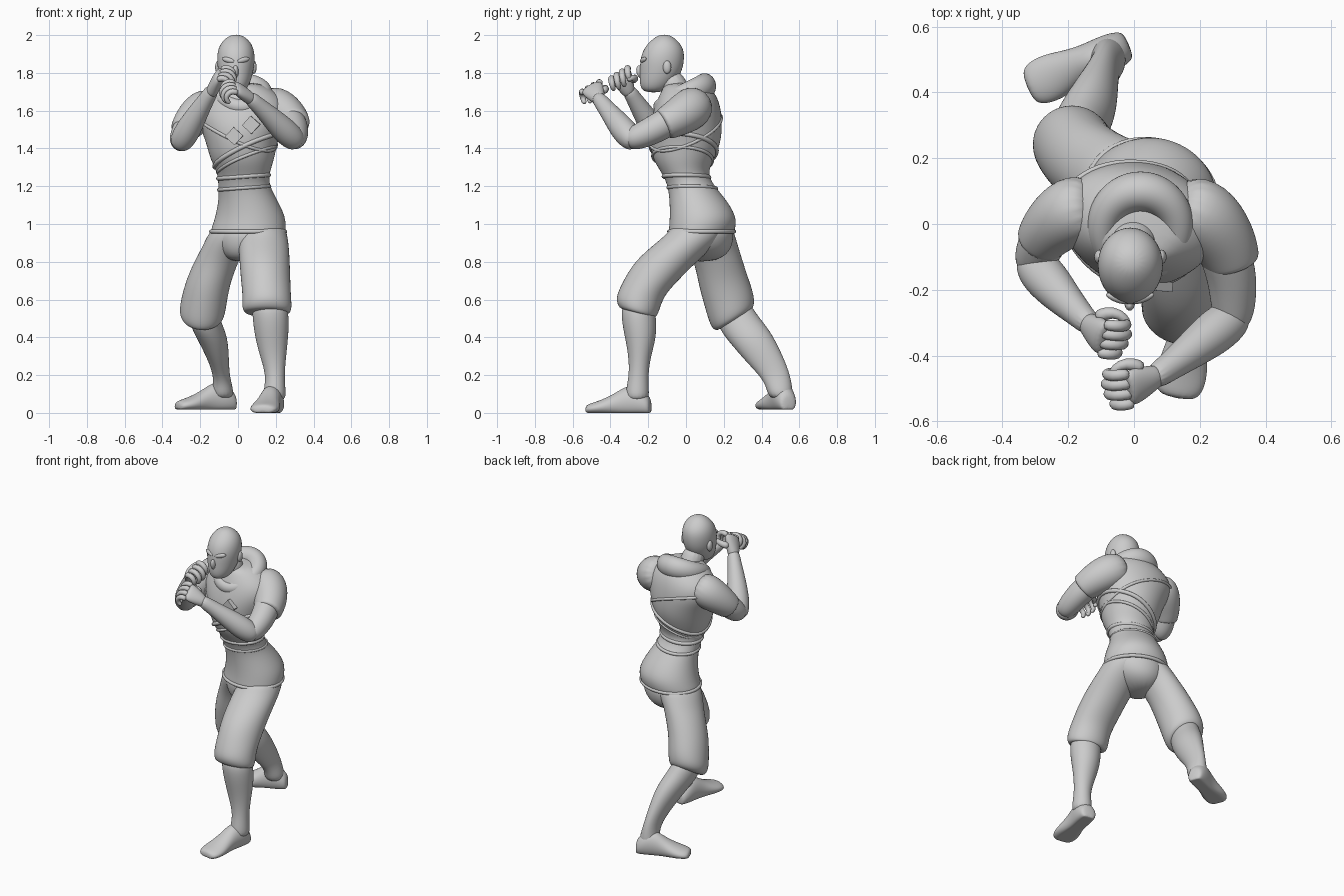
import bpy, bmesh, math
from mathutils import Vector as V, Matrix

N = 16


def loft(name, secs, closed=False, floor=None, level=2, n=N):
    """Skin a list of (centre, u, v) elliptical sections."""
    bm = bmesh.new()
    rings = []
    for c, u, v in secs:
        ring = []
        for i in range(n):
            a = 2 * math.pi * i / n
            p = V(c) + V(u) * math.cos(a) + V(v) * math.sin(a)
            if floor is not None:
                p.z = max(p.z, floor)
            ring.append(bm.verts.new(p))
        rings.append(ring)
    for k in range(len(rings) if closed else len(rings) - 1):
        a, b = rings[k], rings[(k + 1) % len(rings)]
        for i in range(n):
            j = (i + 1) % n
            bm.faces.new((a[i], a[j], b[j], b[i]))
    if not closed:
        bm.faces.new(rings[0])
        bm.faces.new(rings[-1])
    bmesh.ops.recalc_face_normals(bm, faces=bm.faces)
    me = bpy.data.meshes.new(name)
    bm.to_mesh(me)
    bm.free()
    me.polygons.foreach_set("use_smooth", [True] * len(me.polygons))
    ob = bpy.data.objects.new(name, me)
    bpy.context.collection.objects.link(ob)
    if level:
        m = ob.modifiers.new("smooth", "SUBSURF")
        m.levels = m.render_levels = level
    return ob


def box_sec(z, x0, x1, y0, y1, slope=0, rot=0):
    """Horizontal section from its extents; slope tilts it along y."""
    r = math.radians(rot)
    rx, ry = (x1 - x0) / 2, (y1 - y0) / 2
    u = V((math.cos(r), math.sin(r), 0)) * rx
    v = V((-math.sin(r), math.cos(r), 0)) * ry
    v.z = slope * ry
    return V(((x0 + x1) / 2, (y0 + y1) / 2, z)), u, v


def stack(name, rows):
    return loft(name, [box_sec(*r) for r in rows])


def tube(name, pts, closed=False, level=2, n=N):
    """Round tube through (x, y, z, radius) points."""
    secs, u = [], None
    P = [V(p[:3]) for p in pts]
    for i, p in enumerate(pts):
        if closed:
            t = P[(i + 1) % len(P)] - P[i - 1]
        else:
            t = P[min(i + 1, len(P) - 1)] - P[max(i - 1, 0)]
        t.normalize()
        if u is None or closed:
            u = t.cross(V((0, 0, 1))) if abs(t.z) < .95 else t.cross(V((1, 0, 0)))
        u = (u - t * u.dot(t)).normalized()
        secs.append((P[i], u * p[3], t.cross(u) * p[3]))
    return loft(name, secs, closed, level=level, n=n)


def ball(name, centre, axis, size):
    """Ellipsoid whose local z follows axis."""
    bm = bmesh.new()
    rot = V(axis).to_track_quat('Z', 'Y').to_matrix().to_4x4()
    mat = Matrix.Translation(centre) @ rot @ Matrix.Diagonal((*size, 1))
    bmesh.ops.create_uvsphere(bm, u_segments=20, v_segments=12, radius=1, matrix=mat)
    me = bpy.data.meshes.new(name)
    bm.to_mesh(me)
    bm.free()
    me.polygons.foreach_set("use_smooth", [True] * len(me.polygons))
    bpy.context.collection.objects.link(bpy.data.objects.new(name, me))


# Tunic body, from hem to collar
TORSO = [(.94, -.16, .26, -.095, .25, 0, -20), (.97, -.15, .262, -.09, .26, 0, -20),
         (1.04, -.125, .258, -.088, .272, 0, -20), (1.13, -.105, .21, -.09, .215, 0, -16),
         (1.21, -.108, .167, -.10, .145, 0, -12), (1.27, -.112, .17, -.13, .115, 0, -12),
         (1.34, -.15, .195, -.178, .15, 0, -12), (1.42, -.17, .21, -.195, .185, 0, -12),
         (1.5, -.2, .235, -.2, .195, 0, -12), (1.58, -.24, .265, -.18, .19, 0, -12),
         (1.65, -.22, .255, -.155, .175, 0, -12), (1.71, -.15, .19, -.13, .145, 0, -10),
         (1.75, -.08, .12, -.11, .10, 0, 0)]
stack("tunic", TORSO)


def surf(a, z):
    """Point on the tunic at angle a and height z."""
    for lo, hi in zip(TORSO, TORSO[1:]):
        if lo[0] <= z <= hi[0]:
            f = (z - lo[0]) / (hi[0] - lo[0])
            c, u, v = box_sec(z, *[p + (q - p) * f for p, q in zip(lo[1:], hi[1:])])
            return c + (u * math.cos(a) + v * math.sin(a)) * .97


def band(name, zc, zx, r, zy=0):
    A = [2 * math.pi * i / 28 for i in range(28)]
    tube(name, [(*surf(a, zc + zx * math.cos(a) + zy * math.sin(a)), r) for a in A], True, 1, 8)


# Belt edges, hem and diagonal wrap folds
band("belt_top", 1.25, .01, .013)
band("belt_bottom", 1.19, .01, .011)
band("hem", .96, 0, .012)
band("wrap_fold", 1.39, .09, .014)
band("wrap_fold_low", 1.34, .07, .010)
band("shoulder_fold", 1.49, -.09, .010, .05)

# Two diamond patches on the chest
for x, z in ((-.02, 1.465), (.07, 1.525)):
    bpy.ops.mesh.primitive_cube_add(size=1, location=(x, -.188, z))
    ob = bpy.context.object
    ob.name = "chest_patch"
    ob.scale = (.068, .03, .068)
    ob.rotation_euler = (0, math.radians(42), math.radians(-5))
    b = ob.modifiers.new("bevel", "BEVEL")
    b.width = .006

# Hood lying round the neck, thick behind and narrow in front
secs = []
for i in range(20):
    a = 2 * math.pi * i / 20
    s = math.sin(a)
    d = V((math.cos(a), s, 0))
    c = V((.02 + .115 * d.x, -.02 + .12 * s, 1.69 + .04 * s - (.03 * s * s if s < 0 else 0)))
    r = .05 + .014 * s
    secs.append((c, d * r, V((0, 0, r * 1.1))))
loft("hood", secs, closed=True)

# Neck, head and face
tube("neck", [(.01, -.01, 1.6, .08), (0, -.05, 1.7, .072), (-.01, -.095, 1.8, .07)])
stack("head", [(1.695, -.055, .03, -.225, -.12), (1.735, -.085, .062, -.248, -.07),
               (1.80, -.106, .082, -.247, -.02), (1.87, -.115, .093, -.246, -.006),
               (1.93, -.108, .086, -.226, -.01), (1.975, -.08, .06, -.185, -.045),
               (2.003, -.035, .015, -.14, -.09)])
ball("nose", (-.013, -.24, 1.805), (0, -.3, 1), (.016, .022, .036))
for s in (-1, 1):
    ball("brow", (-.012 + s * .04, -.226, 1.868), (1, s * .4, s * .25), (.012, .014, .036))
    ball("ear", (-.011 + s * .094, -.10, 1.83), (0, 0, 1), (.016, .022, .035))

# Sleeves
tube("left_sleeve", [(.12, .07, 1.65, .095), (.215, .03, 1.61, .118), (.275, -.05, 1.56, .102),
                     (.298, -.11, 1.53, .088), (.30, -.12, 1.525, .083)])
tube("right_sleeve", [(-.11, .06, 1.64, .09), (-.19, .045, 1.605, .112), (-.255, -.01, 1.54, .093),
                      (-.283, -.05, 1.495, .079), (-.286, -.056, 1.488, .074)])

# Bare arms, bent at the elbow
tube("left_upper_arm", [(.24, .0, 1.6, .08), (.295, -.13, 1.52, .08), (.302, -.22, 1.475, .073),
                        (.30, -.28, 1.452, .064), (.285, -.31, 1.45, .05)])
tube("left_forearm", [(.315, -.265, 1.43, .045), (.30, -.285, 1.445, .064), (.25, -.325, 1.49, .072),
                      (.18, -.38, 1.56, .058), (.10, -.44, 1.635, .042), (.05, -.475, 1.68, .038)])
tube("right_upper_arm", [(-.22, .02, 1.59, .075), (-.272, -.04, 1.51, .075), (-.295, -.09, 1.455, .07),
                         (-.303, -.12, 1.435, .06), (-.298, -.14, 1.43, .045)])
tube("right_forearm", [(-.315, -.10, 1.415, .045), (-.302, -.125, 1.435, .064),
                       (-.268, -.165, 1.49, .071), (-.215, -.225, 1.585, .057),
                       (-.155, -.285, 1.68, .04), (-.13, -.31, 1.72, .037)])


# Loosely curled hands; s is the direction the fingers reach along x
def hand(side, wrist, index, pinky, s):
    w, a, b = V(wrist), V(index), V(pinky)
    across = (b - a).normalized()
    mid = (a + b) / 2
    d = (mid - w)
    flat = across.cross(d).normalized()
    secs = []
    for f, wd, th in ((-.1, .032, .03), (.2, .042, .034), (.6, .056, .033), (.95, .062, .028), (1.08, .05, .018)):
        secs.append((w + d * f, across * wd, flat * th))
    loft(side + "_palm", secs)
    for i in range(4):
        k = a.lerp(b, i / 3)
        q = (.92, 1.05, 1, .82)[i]
        steps = ((-.01, 0, -.005), (.03, -.005, .008), (.058, -.006, -.006), (.074, -.002, -.036),
                 (.058, .006, -.064), (.045, .008, -.072))
        tube(side + "_finger", [(k.x + s * x * q, k.y + y, k.z + z * q, r) for (x, y, z), r in
                                zip(steps, (.018, .018, .018, .016, .014, .009))], n=10, level=1)
    t = w.lerp(a, .5)
    tube(side + "_thumb", [(t.x - s * .005, t.y + .015, t.z, .024), (t.x + s * .03, t.y + .035, t.z + .012, .021),
                           (t.x + s * .07, t.y + .03, t.z + .018, .017),
                           (t.x + s * .092, t.y + .005, t.z + .01, .014),
                           (t.x + s * .096, t.y - .008, t.z + .005, .008)], n=10, level=1)


hand("right", (-.14, -.30, 1.695), (-.085, -.305, 1.822), (-.105, -.39, 1.768), 1)
hand("left", (.07, -.46, 1.66), (-.02, -.455, 1.748), (-.005, -.545, 1.698), -1)

# Baggy knee-length trousers
stack("left_trouser", [(1.0, .02, .245, -.07, .2), (.95, .0, .262, -.10, .2), (.89, -.0, .272, -.175, .16),
                       (.8, .005, .277, -.278, .06), (.7, .013, .28, -.335, -.04), (.62, .022, .283, -.372, -.115),
                       (.56, .018, .288, -.368, -.14, -.2), (.532, .03, .28, -.355, -.155, -.25),
                       (.525, .06, .26, -.33, -.17, -.25)])
stack("right_trouser", [(1.0, -.12, .12, -.03, .24), (.94, -.165, .10, -.03, .262), (.88, -.19, .04, -.0, .28),
                        (.8, -.235, .005, .045, .3, .1), (.7, -.278, -.035, .065, .328, .2),
                        (.6, -.304, -.055, .1, .355, .4), (.53, -.315, -.065, .125, .365, .55),
                        (.495, -.295, -.08, .15, .36, .6), (.487, -.26, -.11, .18, .33, .6)])
stack("seat", [(1.0, -.1, .22, -.07, .25, 0, -20), (.93, -.14, .24, -.08, .255, 0, -20),
               (.85, -.1, .18, -.06, .24, 0, -20), (.8, -.04, .08, .0, .16, 0, -20)])

# Bare calves
stack("left_calf", [(.6, .07, .26, -.34, -.17), (.5, .075, .272, -.345, -.155), (.4, .088, .268, -.325, -.155),
                    (.3, .115, .256, -.305, -.185), (.2, .148, .247, -.302, -.2), (.12, .135, .253, -.32, -.195),
                    (.06, .13, .255, -.32, -.195)])
stack("right_calf", [(.56, -.27, -.11, .15, .33, .5), (.48, -.26, -.09, .18, .37, .5), (.4, -.22, -.053, .24, .445, .4),
                     (.3, -.168, -.047, .315, .503, .3), (.2, -.13, -.045, .4, .55, .2),
                     (.13, -.135, -.025, .425, .565), (.07, -.14, -.02, .44, .57)])


# Feet, flat underneath
def foot(side, heel, toe, base, wide):
    h, t = V((*heel, 0)), V((*toe, 0))
    d = (t - h).normalized()
    across = d.cross(V((0, 0, 1)))
    prof = ((0, .035, .07), (.05, .052, .1), (.2, .06, .15), (.38, .056, .145), (.55, .06, .105),
            (.75, .075, .07), (.92, .07, .052), (1, .045, .04))
    loft(side + "_foot", [(h.lerp(t, f) + V((0, 0, base + top * .4)), across * w * wide, V((0, 0, top * .6)))
                          for f, w, top in prof], floor=base)


foot("left", (.195, -.185), (.13, -.53), 0, 1.08)
foot("right", (-.015, .545), (-.325, .415), .018, 1.0)
